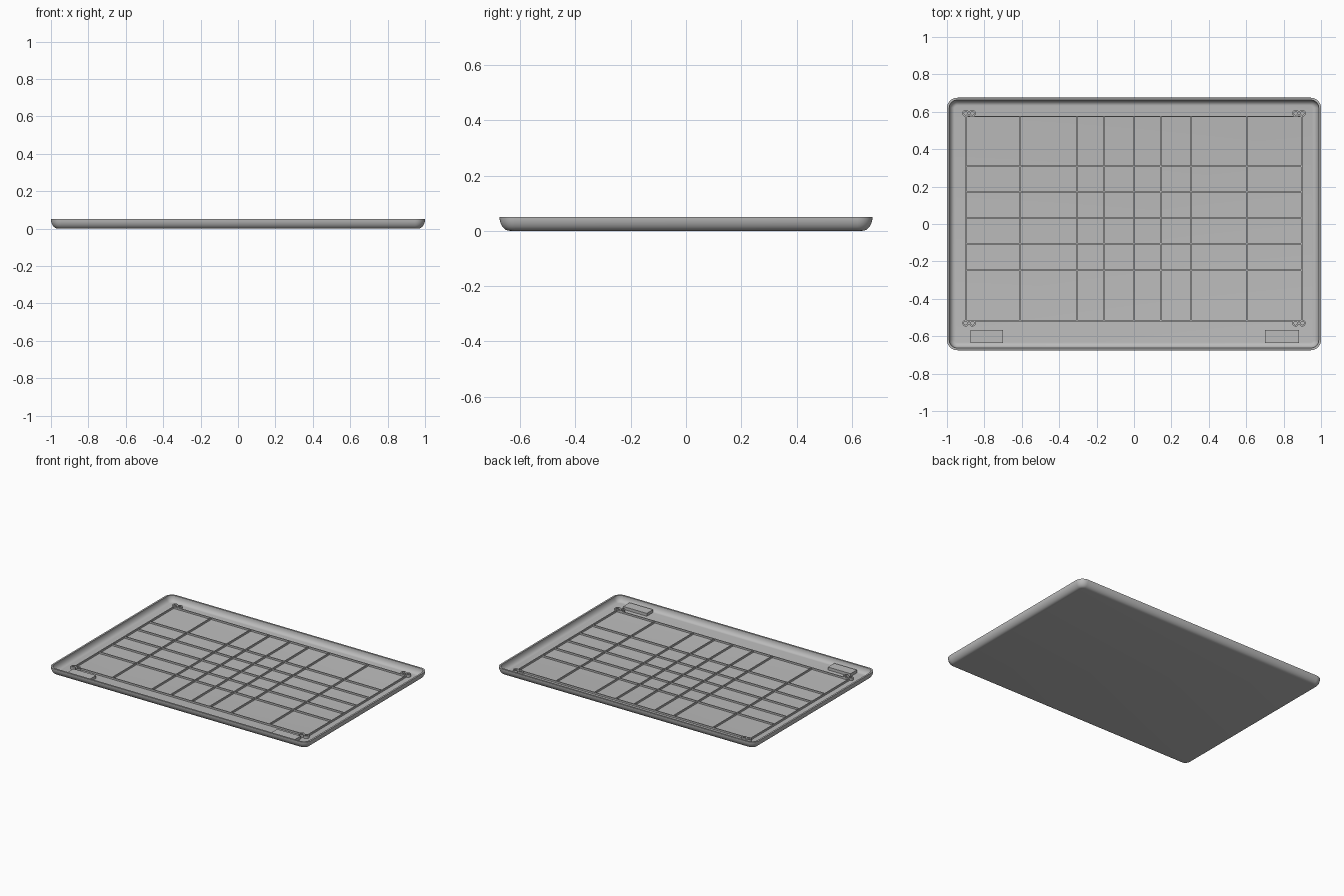
import bpy, bmesh, math

if "Cube" in bpy.data.objects:
    bpy.data.objects.remove(bpy.data.objects["Cube"], do_unlink=True)

HALF_X, HALF_Y, HEIGHT, CORNER = 1.0, 0.675, 0.05, 0.055
FLOOR = 0.01

grey = bpy.data.materials.new("satin grey")
grey.use_nodes = True
COLOUR = (0.5, 0.5, 0.5, 1)
grey.diffuse_color = COLOUR
grey.node_tree.nodes["Principled BSDF"].inputs["Base Color"].default_value = COLOUR


def finish(bm, name, smooth=False):
    bmesh.ops.recalc_face_normals(bm, faces=bm.faces)
    mesh = bpy.data.meshes.new(name)
    bm.to_mesh(mesh)
    bm.free()
    mesh.materials.append(grey)
    obj = bpy.data.objects.new(name, mesh)
    bpy.context.collection.objects.link(obj)
    if smooth:
        bpy.ops.object.select_all(action='DESELECT')
        obj.select_set(True)
        bpy.context.view_layer.objects.active = obj
        bpy.ops.object.shade_smooth_by_angle(angle=math.radians(35))
    return obj


def rounded_ring(bm, inset, z, steps=8):
    """Rounded rectangle, shrunk by inset, at height z."""
    r = max(CORNER - inset, 0.004)
    cx, cy = HALF_X - inset - r, HALF_Y - inset - r
    ring = []
    for k, (sx, sy) in enumerate([(1, 1), (-1, 1), (-1, -1), (1, -1)]):
        for i in range(steps + 1):
            a = math.pi / 2 * (k + i / steps)
            ring.append(bm.verts.new((sx * cx + r * math.cos(a), sy * cy + r * math.sin(a), z)))
    return ring


def box(bm, x0, x1, y0, y1, z0, z1):
    verts = bmesh.ops.create_cube(bm, size=1)["verts"]
    bmesh.ops.scale(bm, vec=(x1 - x0, y1 - y0, z1 - z0), verts=verts)
    bmesh.ops.translate(bm, vec=((x0 + x1) / 2, (y0 + y1) / 2, (z0 + z1) / 2), verts=verts)


# Tray: curved outer wall, narrow rim, curved inner wall, flat floor
def curve(inset0, inset1, z_low, steps=8):
    arc = [math.pi / 2 * i / steps for i in range(steps + 1)]
    return [(inset0 + (inset1 - inset0) * (1 - math.cos(a)),
             HEIGHT - (HEIGHT - z_low) * math.sin(a)) for a in arc]


bm = bmesh.new()
sections = curve(0, 0.036, 0)[::-1] + curve(0.012, 0.042, FLOOR)
rings = [rounded_ring(bm, d, z) for d, z in sections]
for a, b in zip(rings, rings[1:]):
    for i in range(len(a)):
        j = (i + 1) % len(a)
        bm.faces.new((a[i], a[j], b[j], b[i]))
bm.faces.new(rings[0])
bm.faces.new(rings[-1])
finish(bm, "tray", smooth=True)

# Stiffening ribs in an uneven grid
RIB_X = [-0.9, -0.61, -0.305, -0.16, 0, 0.143, 0.305, 0.603, 0.897]
RIB_Y = [-0.517, -0.248, -0.105, 0.032, 0.172, 0.308, 0.575]
W, RIB_TOP = 0.0035, 0.022
bm = bmesh.new()
for x in RIB_X:
    box(bm, x - W, x + W, RIB_Y[0] - W, RIB_Y[-1] + W, FLOOR - 0.002, RIB_TOP)
finish(bm, "long_ribs")
bm = bmesh.new()
for y in RIB_Y:
    box(bm, RIB_X[0] - W, RIB_X[-1] + W, y - W, y + W, FLOOR - 0.002, RIB_TOP)
finish(bm, "cross_ribs")


# Hollow screw bosses, in pairs at the corners
def boss(bm, x, y, r_out=0.018, r_in=0.009, top=0.028, n=20):
    loops = []
    for r, z in [(r_out, FLOOR), (r_out, top), (r_in, top), (r_in, FLOOR)]:
        loops.append([bm.verts.new((x + r * math.cos(math.tau * i / n),
                                    y + r * math.sin(math.tau * i / n), z)) for i in range(n)])
    for a, b in zip(loops, loops[1:] + loops[:1]):
        for i in range(n):
            j = (i + 1) % n
            bm.faces.new((a[i], a[j], b[j], b[i]))


bm = bmesh.new()
for side in (-1, 1):
    for x in (0.864, 0.9):
        for y in (-0.53, 0.592):
            boss(bm, side * x, y)
finish(bm, "screw_bosses", smooth=True)

# Raised pads along the front edge
for name, x0, x1 in [("right_pad", -0.875, -0.7), ("left_pad", 0.7, 0.882)]:
    bm = bmesh.new()
    box(bm, x0, x1, -0.637, -0.567, FLOOR - 0.002, 0.03)
    finish(bm, name)
